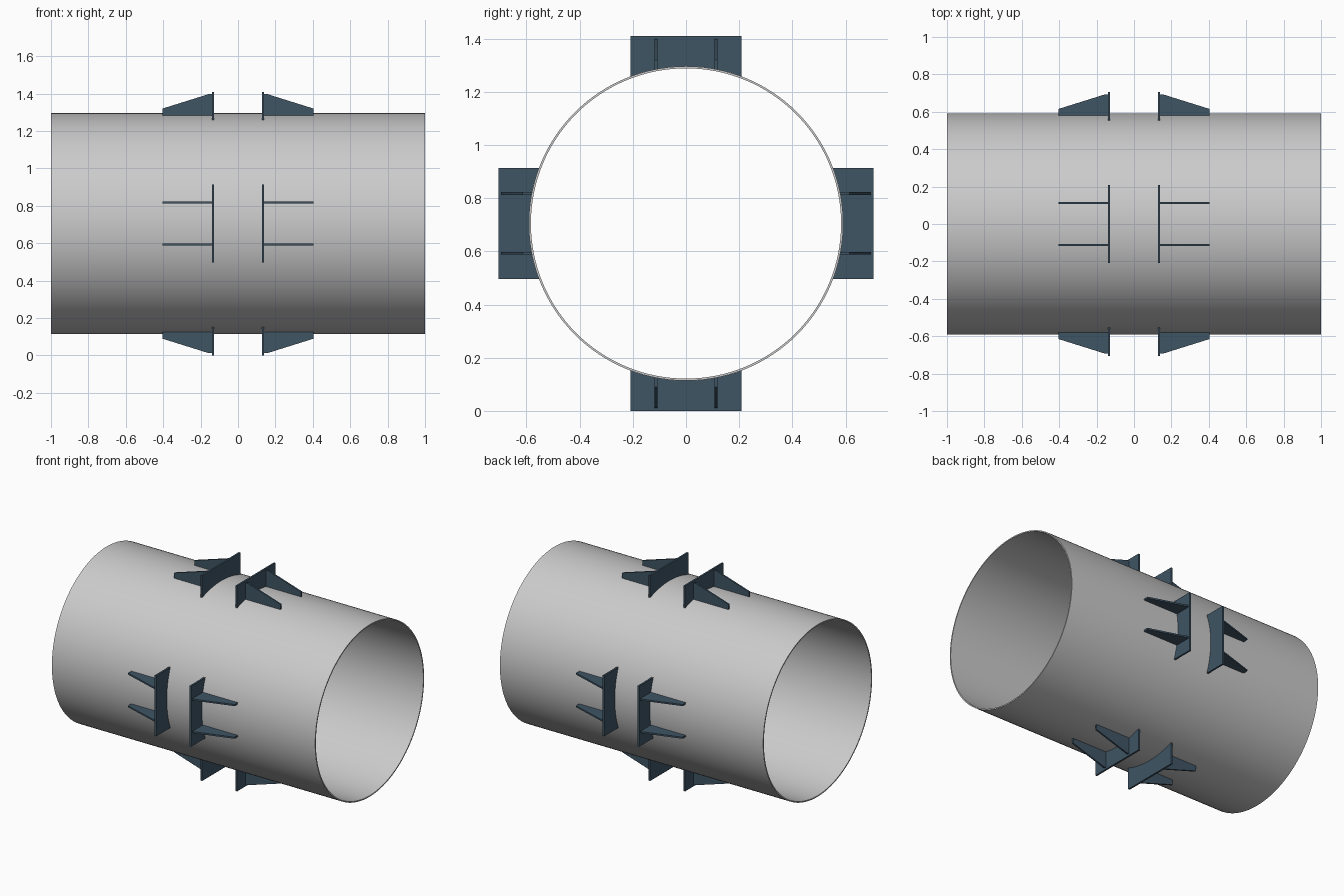
import bpy, bmesh
from math import cos, sin, asin, sqrt, pi
from mathutils import Matrix, Vector

if "Cube" in bpy.data.objects:
    bpy.data.objects.remove(bpy.data.objects["Cube"])

R, WALL, CZ = 0.591, 0.008, 0.705      # pipe radius, wall, axis height
HALF_W, OUT = 0.208, 0.705             # lug plate half width, outer reach
X0, X1, X2 = 0.127, 0.139, 0.404       # plate faces, gusset tip

steel = bpy.data.materials.new("blue_steel")
steel.diffuse_color = (0.05, 0.09, 0.13, 1)
steel.use_nodes = True
steel.node_tree.nodes["Principled BSDF"].inputs["Base Color"].default_value = steel.diffuse_color


def finish(name, bm, mat=None):
    bmesh.ops.recalc_face_normals(bm, faces=bm.faces)
    me = bpy.data.meshes.new(name)
    bm.to_mesh(me)
    bm.free()
    ob = bpy.data.objects.new(name, me)
    bpy.context.collection.objects.link(ob)
    if mat:
        me.materials.append(mat)
    bpy.ops.object.select_all(action='DESELECT')
    ob.select_set(True)
    bpy.context.view_layer.objects.active = ob
    bpy.ops.object.shade_smooth_by_angle()
    return ob


def prism(name, outline, depth, matrix):
    """Extrude a closed outline by depth, then place it."""
    bm = bmesh.new()
    face = bm.faces.new([bm.verts.new(p) for p in outline])
    res = bmesh.ops.extrude_face_region(bm, geom=[face])
    verts = [v for v in res['geom'] if isinstance(v, bmesh.types.BMVert)]
    bmesh.ops.translate(bm, verts=verts, vec=Vector(depth))
    bm.transform(matrix)
    return finish(name, bm, steel)


# Pipe: thin hollow tube along x
bm = bmesh.new()
N = 128
section = [(-1, R), (1, R), (1, R - WALL), (-1, R - WALL)]
rings = [[bm.verts.new((x, r * cos(2 * pi * i / N), CZ + r * sin(2 * pi * i / N)))
          for x, r in section] for i in range(N)]
for i in range(N):
    a, b = rings[i], rings[(i + 1) % N]
    for k in range(4):
        m = (k + 1) % 4
        bm.faces.new((a[k], a[m], b[m], b[k]))
finish("pipe", bm)

# Lug plate outline: rectangle with its inner edge curved to the pipe
amax = asin(HALF_W / R)
arc = [amax * (1 - 2 * i / 20) for i in range(21)]
plate = [(X0, -HALF_W, OUT), (X0, HALF_W, OUT)] + \
        [(X0, R * sin(a), R * cos(a)) for a in arc]

# Gusset: tapered fin welded behind each plate
GY, GT = 0.112, 0.011
foot = sqrt(R * R - GY * GY) - 0.003
fin = [(X1, foot), (X2, foot), (X2, 0.615), (0.155, 0.693), (X1, 0.693)]

# Four stations round the pipe, mirrored either side of the middle
for q, where in enumerate(("top", "front", "bottom", "back")):
    for s, side in ((-1, "left"), (1, "right")):
        place = (Matrix.Translation((0, 0, CZ)) @ Matrix.Rotation(q * pi / 2, 4, 'X')
                 @ Matrix.Diagonal((s, 1, 1, 1)))
        prism(f"{where}_{side}_plate", plate, (X1 - X0, 0, 0), place)
        for j, t in enumerate((-GY, GY)):
            prism(f"{where}_{side}_gusset_{j + 1}",
                  [(x, t - GT / 2, r) for x, r in fin], (0, GT, 0), place)
